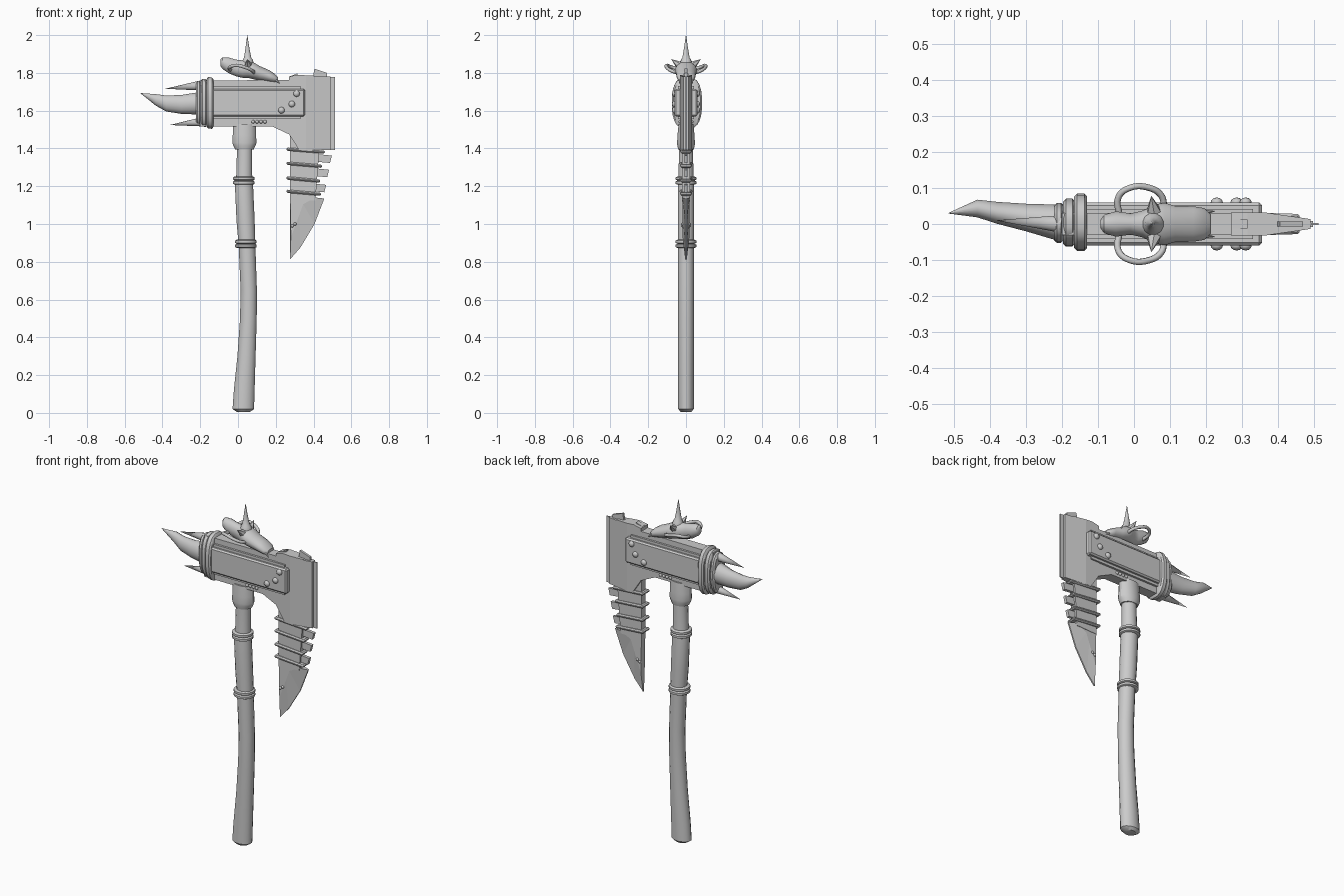
import bpy, bmesh, math
from mathutils import Vector

if "Cube" in bpy.data.objects:
    bpy.data.objects.remove(bpy.data.objects["Cube"])


def finish(name, bm, angle=None):
    bmesh.ops.recalc_face_normals(bm, faces=bm.faces)
    me = bpy.data.meshes.new(name)
    bm.to_mesh(me)
    bm.free()
    ob = bpy.data.objects.new(name, me)
    bpy.context.collection.objects.link(ob)
    if angle:
        smooth(ob, angle)
    return ob


def smooth(ob, angle):
    bpy.ops.object.select_all(action='DESELECT')
    ob.select_set(True)
    bpy.context.view_layer.objects.active = ob
    bpy.ops.object.shade_smooth_by_angle(angle=math.radians(angle))


def bevel(ob, width):
    m = ob.modifiers.new("bevel", 'BEVEL')
    m.width, m.segments, m.limit_method = width, 1, 'ANGLE'
    return ob


def loft(name, secs, axis='z', n=16, power=2, angle=40):
    """Join (centre, radius_a, radius_b) sections along an axis."""
    bm = bmesh.new()
    rings = []
    for x, y, z, ra, rb in secs:
        ring = []
        for i in range(n):
            t = 2 * math.pi * (i + .5) / n
            a, b = [math.copysign(abs(v) ** (2 / power), v) for v in (math.cos(t), math.sin(t))]
            p = (x + a * ra, y + b * rb, z) if axis == 'z' else (x, y + a * ra, z + b * rb)
            ring.append(bm.verts.new(p))
        rings.append(ring)
    for r, s in zip(rings, rings[1:]):
        for i in range(n):
            bm.faces.new((r[i], r[(i + 1) % n], s[(i + 1) % n], s[i]))
    bm.faces.new(rings[0])
    bm.faces.new(rings[-1])
    return finish(name, bm, angle)


def plate(name, pts, half, inner=None):
    """Outline in xz; half(x) is the half thickness; inner = (outline, half) adds a raised bevelled face."""
    bm = bmesh.new()
    n = len(pts)
    outer = [[bm.verts.new((x, s * half(x), z)) for x, z in pts] for s in (-1, 1)]
    for i in range(n):
        j = (i + 1) % n
        bm.faces.new((outer[0][i], outer[0][j], outer[1][j], outer[1][i]))
    for s, ring in zip((-1, 1), outer):
        if inner:
            top = [bm.verts.new((x, s * inner[1], z)) for x, z in inner[0]]
            for i in range(n):
                j = (i + 1) % n
                bm.faces.new((ring[i], ring[j], top[j], top[i]))
            ring = top
        bm.faces.new(ring)
    return finish(name, bm)


def ball(name, loc, r, flat=1):
    bm = bmesh.new()
    bmesh.ops.create_uvsphere(bm, u_segments=12, v_segments=8, radius=r)
    bmesh.ops.scale(bm, vec=(1, flat, 1), verts=bm.verts)
    bmesh.ops.translate(bm, vec=loc, verts=bm.verts)
    return finish(name, bm, 60)


def spike(name, base, tip, r, n=10):
    base, tip = Vector(base), Vector(tip)
    d = tip - base
    bm = bmesh.new()
    bmesh.ops.create_cone(bm, cap_ends=True, segments=n, radius1=r, radius2=0, depth=d.length)
    bmesh.ops.rotate(bm, matrix=d.to_track_quat('Z', 'Y').to_matrix(), verts=bm.verts)
    bmesh.ops.translate(bm, vec=(base + tip) / 2, verts=bm.verts)
    return finish(name, bm, 50)


# wooden handle with a gentle bend
loft("handle", [(.028, 0, .005, .035, .028), (.028, 0, .02, .058, .042), (.033, 0, .12, .056, .042),
                (.045, 0, .3, .049, .042), (.055, 0, .5, .045, .042), (.057, 0, .65, .044, .042),
                (.048, 0, .88, .045, .043), (.04, 0, 1.02, .049, .044), (.032, 0, 1.2, .049, .044),
                (.033, 0, 1.26, .043, .04), (.035, 0, 1.4, .041, .038), (.035, 0, 1.52, .041, .036)])
for cx, cz in ((.031, 1.23), (.042, .895)):
    for k in (-1, 1):
        z = cz + k * .011
        loft("handle_ring", [(cx, 0, z - .011, .05, .046), (cx, 0, z - .006, .058, .056),
                             (cx, 0, z + .006, .058, .056), (cx, 0, z + .011, .05, .046)])
loft("handle_collar", [(.034, 0, 1.395, .05, .042), (.034, 0, 1.415, .06, .047), (.034, 0, 1.43, .065, .048),
                       (.034, 0, 1.47, .063, .046), (.034, 0, 1.53, .062, .04)], angle=25)

# axe head body
plate("head_plate", [(-.2, 1.76), (.28, 1.762), (.28, 1.47), (.18, 1.517), (-.2, 1.517)], lambda x: .03)
bevel(plate("side_boards", [(-.15, 1.57), (.355, 1.57), (.355, 1.715), (-.15, 1.715)], lambda x: .06), .008)
plate("board_backing", [(-.15, 1.555), (.33, 1.555), (.33, 1.73), (-.15, 1.73)], lambda x: .042)

# tapered cutting head, thin edge and top crest
taper = lambda x: .034 - .145 * max(x - .35, 0)
plate("cutter_root", [(.27, 1.78), (.315, 1.79), (.36, 1.787), (.36, 1.39), (.325, 1.39), (.27, 1.475)],
      lambda x: .0325)
plate("cutter_wedge", [(.36, 1.787), (.435, 1.783), (.435, 1.39), (.36, 1.39)], taper)
plate("cutter_strip", [(.435, 1.78), (.49, 1.78), (.49, 1.392), (.435, 1.392)], taper)
plate("cutting_edge", [(.48, 1.778), (.513, 1.778), (.513, 1.392), (.48, 1.392)], lambda x: .003)
plate("top_crest", [(.395, 1.77), (.405, 1.822), (.47, 1.8), (.47, 1.77)], lambda x: .007)
plate("small_crest", [(.265, 1.75), (.275, 1.782), (.315, 1.797), (.32, 1.75)], lambda x: .012)

# hanging hooked blade with bevelled edge
plate("lower_blade", [(.275, 1.14), (.275, .812), (.33, .875), (.405, 1.0), (.457, 1.135)], lambda x: .004,
      ([(.276, 1.14), (.28, .93), (.325, 1.05), (.345, 1.105), (.41, 1.14)], .018))
plate("blade_shank", [(.275, 1.48), (.275, 1.12), (.41, 1.125), (.43, 1.39), (.36, 1.48)], lambda x: .02)
for x, z in ((.5, 1.345), (.485, 1.27), (.47, 1.19)):
    plate("blade_tooth", [(x - .1, z + .027), (x - .003, z + .017), (x - .013, z - .022), (x - .1, z - .014)],
          lambda x: .009)
for z, x1 in ((1.388, .46), (1.313, .445), (1.235, .435), (1.165, .44)):
    bevel(plate("blade_binding", [(.256, z + .017), (x1, z + .001), (x1, z - .016), (.256, z)],
                lambda x: .034 - .03 * (x - .256)), .006)

# rivets on both faces
for s in (-1, 1):
    for x, z in ((.31, 1.69), (.285, 1.635), (.23, 1.602)):
        ball("board_rivet", (x, s * .06, z), .017, .8)
    for i in range(4):
        ball("small_rivet", (.08 + i * .021, s * .03, 1.541), .009)
    for x, z in ((.287, .99), (.302, 1.0)):
        ball("blade_rivet", (x, s * .018, z), .008)

# rear horn, socket bindings and two small spikes
loft("rear_horn", [(-.13, .005, 1.64, .055, .06), (-.22, .005, 1.638, .05, .059), (-.3, .018, 1.633, .039, .051),
                   (-.38, .031, 1.638, .031, .043), (-.435, .043, 1.657, .025, .031),
                   (-.515, .03, 1.692, .001, .001)], 'x')
for x0, x1, y, ry, rz in ((-.222, -.195, .003, .056, .115), (-.197, -.163, .004, .067, .127),
                          (-.166, -.13, .005, .08, .137)):
    loft("socket_binding", [(x0, y, 1.642, ry - .008, rz - .01), (x0 + .008, y, 1.642, ry, rz),
                            (x1 - .008, y, 1.64, ry, rz), (x1, y, 1.64, ry - .008, rz - .01)], 'x', 24, 2.6)
spike("upper_spike", (-.2, 0, 1.733), (-.385, .01, 1.716), .026)
spike("lower_spike", (-.2, 0, 1.54), (-.362, .01, 1.524), .023)

# animal skull trophy
loft("skull", [(-.093, 0, 1.855, .012, .018), (-.083, 0, 1.852, .026, .031), (-.05, 0, 1.84, .036, .042),
               (-.01, 0, 1.826, .03, .045), (.025, 0, 1.82, .038, .047), (.055, 0, 1.818, .055, .046),
               (.085, 0, 1.81, .06, .045), (.115, 0, 1.797, .051, .04), (.165, 0, 1.782, .05, .033),
               (.195, 0, 1.77, .045, .025), (.212, 0, 1.764, .028, .014)], 'x', 16)
for s in (-1, 1):
    spike("brow_point", (.055, s * .035, 1.84), (.048, s * .078, 1.873), .022, 6)
    # cheek arch swept along a curve
    cu = bpy.data.curves.new("cheek_arch", 'CURVE')
    cu.dimensions, cu.bevel_depth, cu.bevel_resolution, cu.resolution_u = '3D', .009, 2, 5
    sp = cu.splines.new('BEZIER')
    path = [(-.04, .02, 1.815), (-.043, .075, 1.83), (-.01, .101, 1.84), (.04, .101, 1.828),
            (.075, .08, 1.812), (.085, .045, 1.8)]
    sp.bezier_points.add(len(path) - 1)
    for bp, (x, y, z) in zip(sp.bezier_points, path):
        bp.co = (x, s * y, z)
        bp.handle_left_type = bp.handle_right_type = 'AUTO'
    arch = bpy.data.objects.new("cheek_arch", cu)
    bpy.context.collection.objects.link(arch)
    bpy.ops.object.select_all(action='DESELECT')
    arch.select_set(True)
    bpy.context.view_layer.objects.active = arch
    bpy.ops.object.convert(target='MESH')
    smooth(bpy.context.view_layer.objects.active, 50)
for i in range(-2, 3):
    spike("skull_tooth", (.2, i * .016, 1.762), (.225, i * .018, 1.742), .008, 6)
loft("crown_spike", [(.052, 0, 1.85, .032, .032), (.052, 0, 1.872, .027, .027), (.051, 0, 1.88, .02, .02),
                     (.05, 0, 1.93, .011, .011), (.049, 0, 2.0, .0005, .0005)], 'z', 12)
